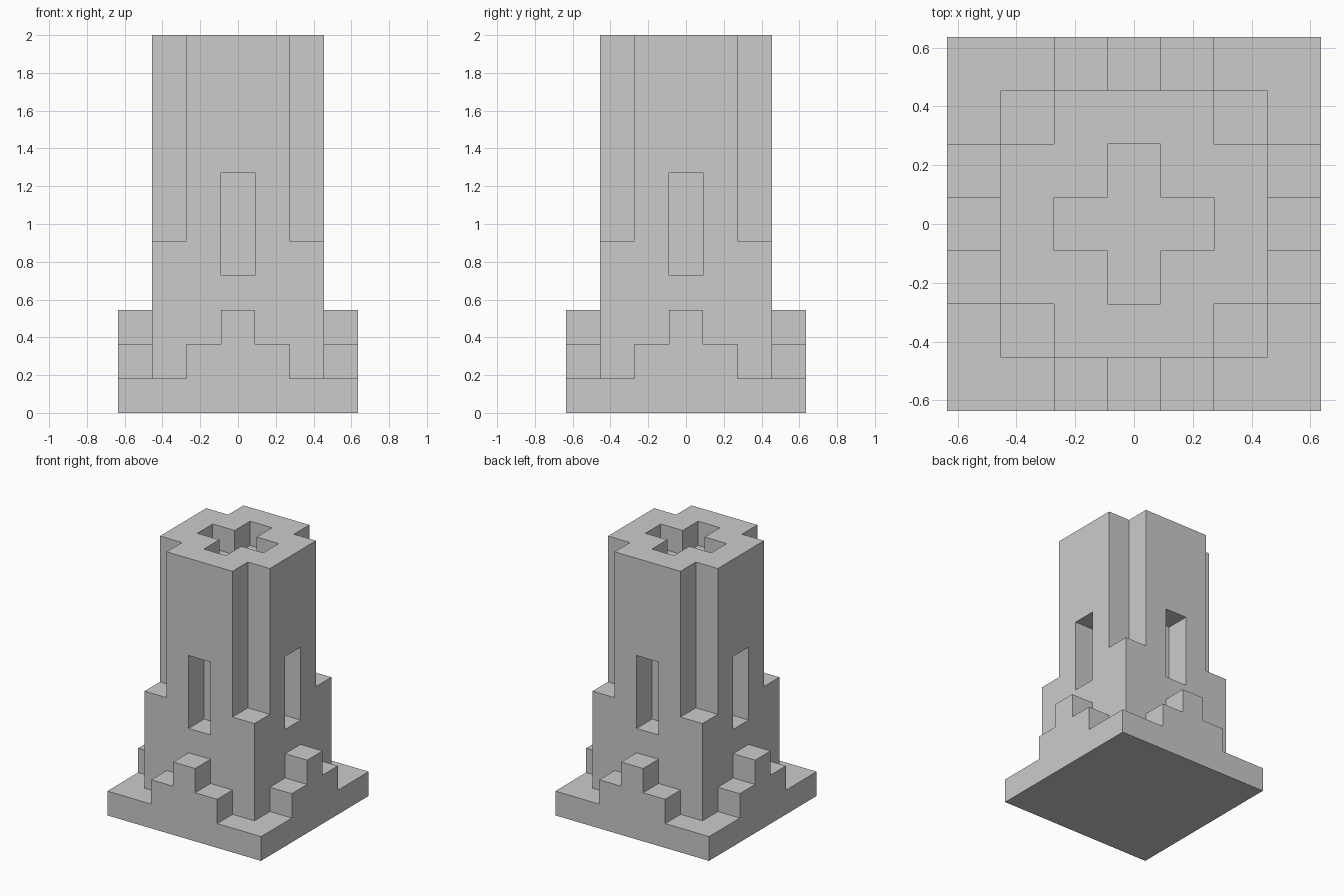
import bpy, bmesh
from mathutils import Matrix

if "Cube" in bpy.data.objects:
    bpy.data.objects.remove(bpy.data.objects["Cube"])

U = 2 / 11  # one block


def add_mesh(name, bm):
    bmesh.ops.recalc_face_normals(bm, faces=bm.faces)
    me = bpy.data.meshes.new(name)
    bm.to_mesh(me)
    bm.free()
    ob = bpy.data.objects.new(name, me)
    bpy.context.collection.objects.link(ob)
    return ob


def box(name, lo, hi):
    bm = bmesh.new()
    bmesh.ops.create_cube(bm, size=1)
    for v in bm.verts:
        v.co = [U * (lo[i] if v.co[i] < 0 else hi[i]) for i in range(3)]
    return add_mesh(name, bm)


def stepped_slab(name, turn):
    # stepped outline in x-z, extruded through the full depth
    half = [(3.5, 0), (3.5, 1), (1.5, 1), (1.5, 2), (0.5, 2), (0.5, 3)]
    outline = half + [(-x, z) for x, z in reversed(half)]
    bm = bmesh.new()
    face = bm.faces.new([bm.verts.new((x * U, -3.5 * U, z * U)) for x, z in outline])
    ext = bmesh.ops.extrude_face_region(bm, geom=[face])["geom"]
    bmesh.ops.translate(bm, vec=(0, 7 * U, 0),
                        verts=[g for g in ext if isinstance(g, bmesh.types.BMVert)])
    if turn:
        for v in bm.verts:
            v.co = (-v.co.y, v.co.x, v.co.z)
    return add_mesh(name, bm)


def combine(ob, other, operation):
    mod = ob.modifiers.new("combine", "BOOLEAN")
    mod.operation = operation
    mod.solver = "EXACT"
    mod.object = other
    bpy.context.view_layer.objects.active = ob
    bpy.ops.object.modifier_apply(modifier=mod.name)
    bpy.data.objects.remove(other)


# Main shaft
tower = box("tower", (-2.5, -2.5, 0.5), (2.5, 2.5, 11))

# Notched upper corners
for sx in (-1, 1):
    for sy in (-1, 1):
        xs, ys = sorted((sx * 1.5, sx * 3)), sorted((sy * 1.5, sy * 3))
        combine(tower, box("corner_cutter", (xs[0], ys[0], 5), (xs[1], ys[1], 12)), "DIFFERENCE")

# Recessed windows on all four sides
for s in (-1, 1):
    a, b = sorted((s * 1.5, s * 3))
    combine(tower, box("window_cutter", (-0.5, a, 4), (0.5, b, 7)), "DIFFERENCE")
    combine(tower, box("window_cutter", (a, -0.5, 4), (b, 0.5, 7)), "DIFFERENCE")

# Cross-shaped hollow in the top
combine(tower, box("hollow_cutter", (-1.5, -0.5, 10), (1.5, 0.5, 12)), "DIFFERENCE")
combine(tower, box("hollow_cutter", (-0.5, -1.5, 10), (0.5, 1.5, 12)), "DIFFERENCE")

# Plinth with stepped buttresses in the middle of each side: the slabs are
# cut back to the shaft so only the outer block of each stair remains
for turn in (False, True):
    combine(tower, stepped_slab("stepped_base", turn), "UNION")

# Merge coplanar faces
bm = bmesh.new()
bm.from_mesh(tower.data)
bmesh.ops.remove_doubles(bm, verts=bm.verts, dist=1e-4)
bmesh.ops.dissolve_limit(bm, angle_limit=0.01, verts=bm.verts, edges=bm.edges)
bm.to_mesh(tower.data)
bm.free()
